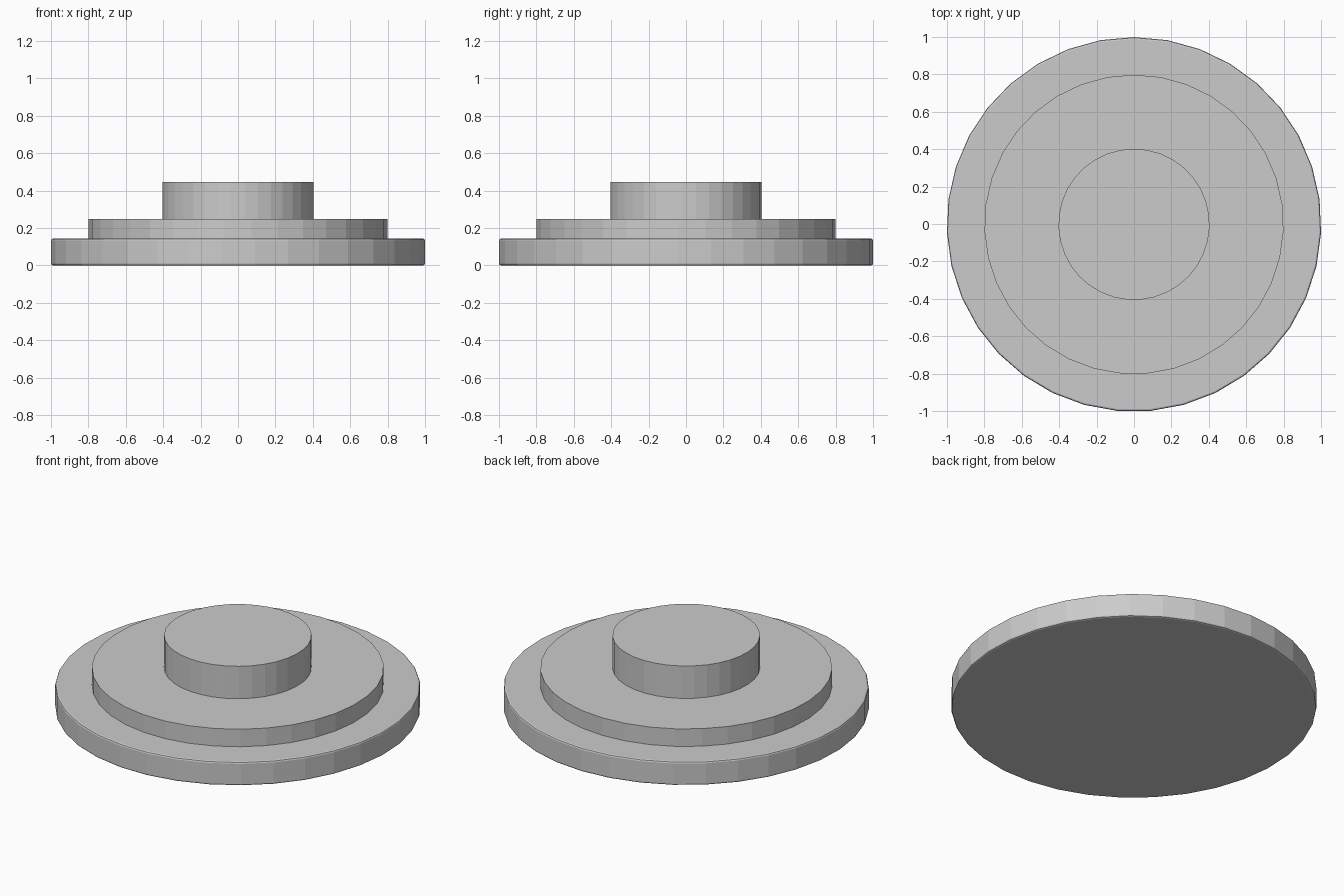
import bpy

if "Cube" in bpy.data.objects:
    bpy.data.objects.remove(bpy.data.objects["Cube"])

SIDES = 35          # odd count: a corner at +y, a flat at -y
Y_SHIFT = -0.002    # recentres the odd-sided outline


def disc(name, radius, z0, z1, bevel=0.0):
    """Flat-shaded disc between two heights, with optional rim bevel."""
    bpy.ops.mesh.primitive_cylinder_add(
        vertices=SIDES, radius=radius, depth=z1 - z0,
        location=(0, Y_SHIFT, (z0 + z1) / 2))
    obj = bpy.context.object
    obj.name = name
    if bevel:
        mod = obj.modifiers.new("rim_bevel", 'BEVEL')
        mod.width = bevel
        mod.segments = 2
        mod.limit_method = 'ANGLE'
        mod.angle_limit = 0.8
    return obj


# Wide base with softened rims
disc("base_plate", 1.001, 0.0, 0.143, bevel=0.01)
# Middle step
disc("middle_step", 0.80, 0.13, 0.249)
# Central hub
disc("hub", 0.404, 0.24, 0.445)
